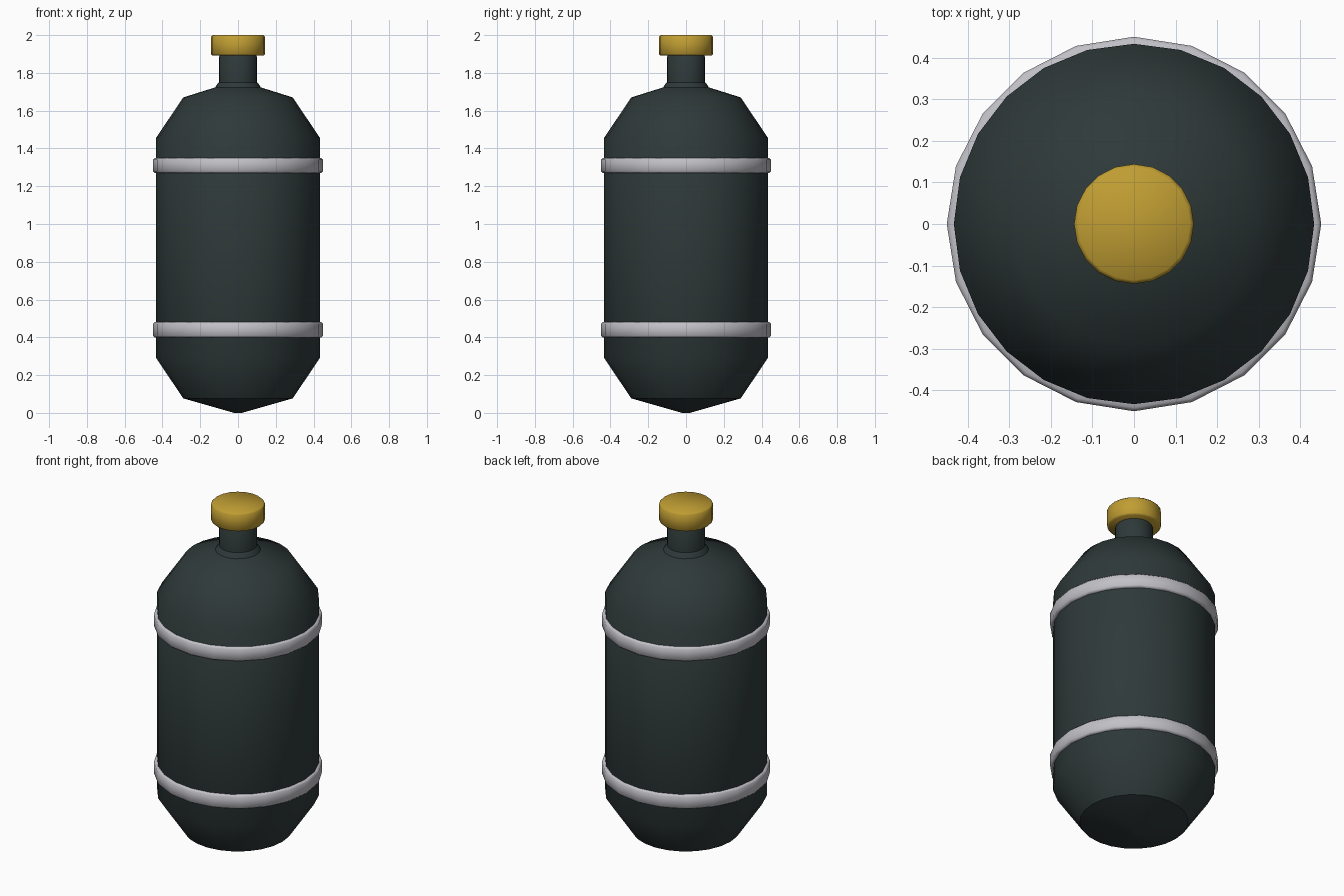
import bpy
from math import cos, sin, tau, radians

cube = bpy.data.objects.get("Cube")
if cube:
    bpy.data.objects.remove(cube, do_unlink=True)


def material(name, rgb):
    mat = bpy.data.materials.new(name)
    mat.use_nodes = True
    mat.diffuse_color = (*rgb, 1)
    mat.node_tree.nodes["Principled BSDF"].inputs["Base Color"].default_value = (*rgb, 1)
    return mat


def lathe(name, profile, sides, mat, closed=False, angle=40):
    """Turn (radius, z) points around the z axis; open ends are filled."""
    verts = [(r * cos(tau * i / sides), r * sin(tau * i / sides), z)
             for r, z in profile for i in range(sides)]
    n = len(profile)
    faces = []
    for j in range(n if closed else n - 1):
        a, b = j * sides, (j + 1) % n * sides
        for i in range(sides):
            k = (i + 1) % sides
            faces.append((a + i, a + k, b + k, b + i))
    if not closed:
        faces.append(tuple(reversed(range(sides))))
        faces.append(tuple(range((n - 1) * sides, n * sides)))
    mesh = bpy.data.meshes.new(name)
    mesh.from_pydata(verts, [], faces)
    mesh.materials.append(mat)
    obj = bpy.data.objects.new(name, mesh)
    bpy.context.collection.objects.link(obj)
    bpy.ops.object.select_all(action="DESELECT")
    obj.select_set(True)
    bpy.context.view_layer.objects.active = obj
    bpy.ops.object.shade_smooth_by_angle(angle=radians(angle))
    return obj


dark = material("dark green grey", (0.028, 0.041, 0.041))
silver = material("silver grey", (0.53, 0.53, 0.57))
gold = material("brass yellow", (0.53, 0.34, 0.033))

# Tank body with faceted domes at both ends
lathe("tank_body", [(0.02, 0), (0.29, 0.077), (0.433, 0.29),
                    (0.433, 1.457), (0.29, 1.67), (0.02, 1.755)], 24, dark)

# Neck with a small flare where it meets the shoulder
lathe("neck", [(0.125, 1.715), (0.115, 1.734), (0.101, 1.75),
               (0.101, 1.885), (0.095, 1.895)], 24, dark)

# Valve cap with softened rims
lathe("cap", [(0.135, 1.892), (0.144, 1.901), (0.144, 1.991), (0.135, 2.0)],
      20, gold, angle=50)

# Two straps around the tank
for name, z in (("lower_band", 0.40), ("upper_band", 1.27)):
    lathe(name, [(0.42, z), (0.441, z), (0.45, z + 0.009),
                 (0.45, z + 0.071), (0.441, z + 0.08), (0.42, z + 0.08)],
          20, silver, closed=True, angle=50)
